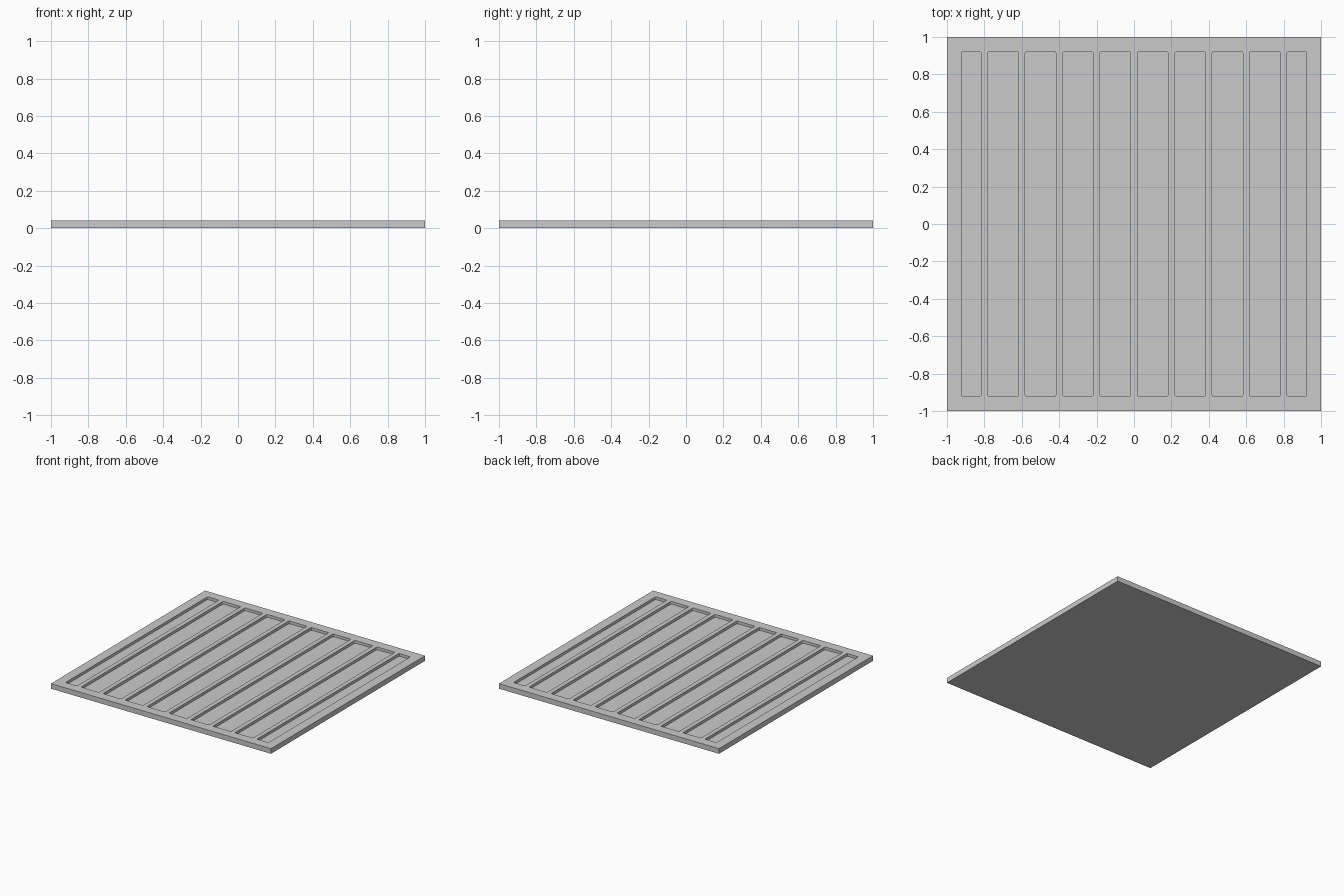
import bpy
import bmesh
from mathutils import Matrix, Vector

HEIGHT = 0.042
DEPTH = 0.022
INNER = 0.922
RIB_HALF = 0.018
PITCH = 0.2
CORNER = 0.01

cube = bpy.data.objects.get("Cube")
if cube:
    bpy.data.objects.remove(cube, do_unlink=True)

grey = bpy.data.materials.new("light_grey")
grey.use_nodes = True
colour = (0.6, 0.6, 0.6, 1)
grey.diffuse_color = colour
grey.node_tree.nodes["Principled BSDF"].inputs["Base Color"].default_value = colour


def add_box(bm, low, high):
    """Add a box spanning two corners and return its vertices."""
    low, high = Vector(low), Vector(high)
    matrix = Matrix.Translation((low + high) / 2) @ Matrix.Diagonal((*(high - low), 1))
    return bmesh.ops.create_cube(bm, size=1, matrix=matrix)["verts"]


def make_object(name, bm):
    mesh = bpy.data.meshes.new(name)
    bm.to_mesh(mesh)
    bm.free()
    mesh.materials.append(grey)
    obj = bpy.data.objects.new(name, mesh)
    bpy.context.collection.objects.link(obj)
    return obj


# Square slab
bm = bmesh.new()
add_box(bm, (-1, -1, 0), (1, 1, HEIGHT))
panel = make_object("ribbed_panel", bm)

# Long wells between the ribs, the outer two ending at the rim
bm = bmesh.new()
for i in range(-5, 5):
    left = max(i * PITCH + RIB_HALF, -INNER)
    right = min((i + 1) * PITCH - RIB_HALF, INNER)
    add_box(bm, (left, -INNER, HEIGHT - DEPTH), (right, INNER, HEIGHT + DEPTH))
uprights = [e for e in bm.edges
            if abs(e.verts[0].co.z - e.verts[1].co.z) > DEPTH]
bmesh.ops.bevel(bm, geom=uprights, offset=CORNER, segments=3,
                profile=0.5, affect='EDGES')
cutter = make_object("well_cutter", bm)
cutter.hide_render = True

# Cut the wells and remove the cutter
cut = panel.modifiers.new("wells", 'BOOLEAN')
cut.operation = 'DIFFERENCE'
cut.solver = 'EXACT'
cut.object = cutter
bpy.context.view_layer.objects.active = panel
panel.select_set(True)
bpy.ops.object.modifier_apply(modifier=cut.name)
bpy.data.objects.remove(cutter, do_unlink=True)
bpy.ops.object.shade_smooth_by_angle()
